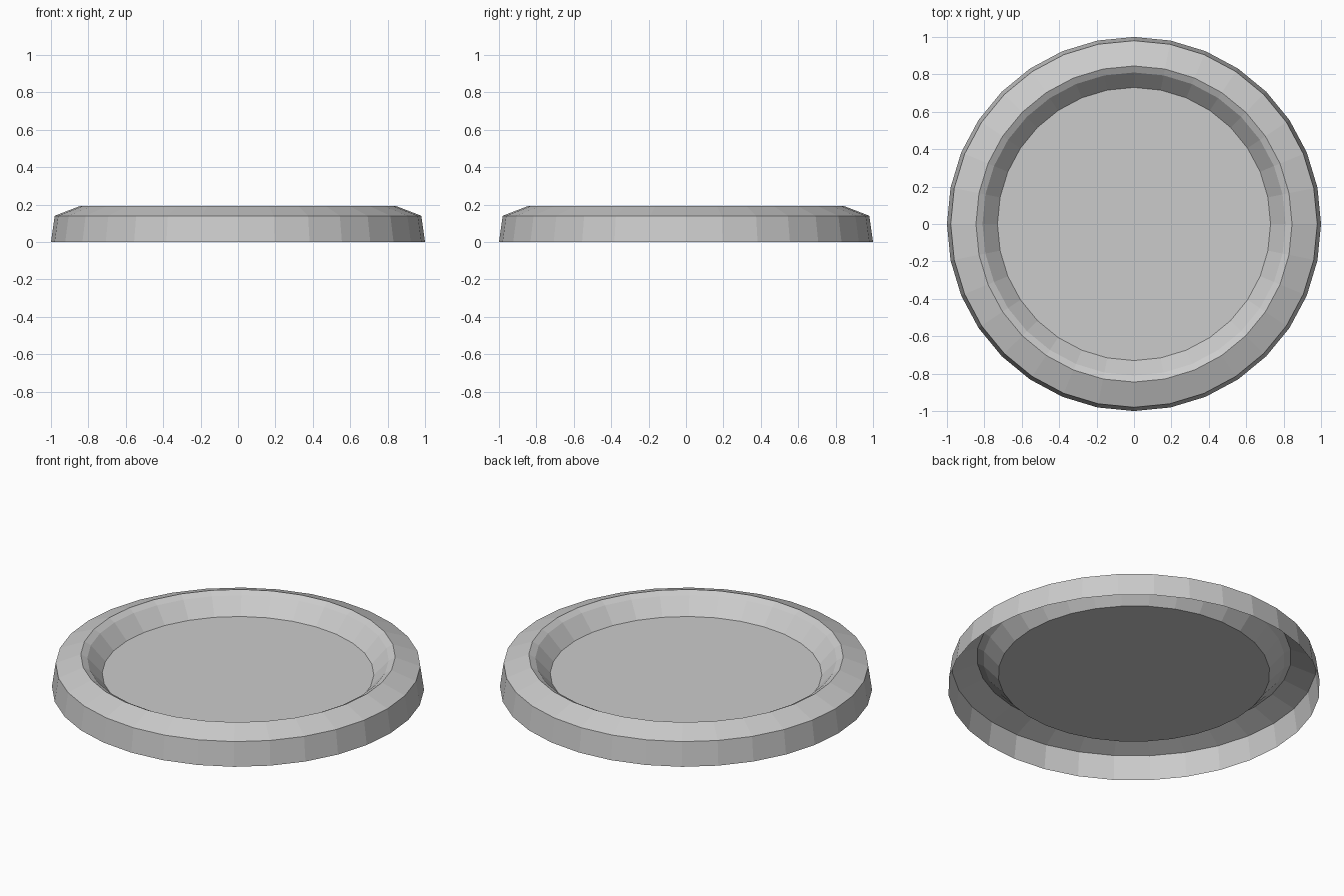
import bpy, bmesh
from math import cos, sin, tau

if "Cube" in bpy.data.objects:
    bpy.data.objects.remove(bpy.data.objects["Cube"])

SIDES = 32
# Half section (radius, height): outer skirt, sloped rim, inner lip, floor edge
PROFILE = [(1.0, 0.0), (0.98, 0.14), (0.845, 0.192), (0.81, 0.173), (0.73, 0.085)]


def ring(bm, radius, z):
    return [bm.verts.new((radius * cos(tau * i / SIDES), radius * sin(tau * i / SIDES), z))
            for i in range(SIDES)]


bm = bmesh.new()
rings = [ring(bm, r, z) for r, z in PROFILE]

# Open-bottomed shell: skirt, rim and recess wall
for low, high in zip(rings, rings[1:]):
    for i in range(SIDES):
        j = (i + 1) % SIDES
        bm.faces.new((low[i], low[j], high[j], high[i]))

# Recessed floor, facing up
bm.faces.new(rings[-1])

mesh = bpy.data.meshes.new("round_dish")
bm.to_mesh(mesh)
bm.free()
dish = bpy.data.objects.new("round_dish", mesh)
bpy.context.collection.objects.link(dish)
